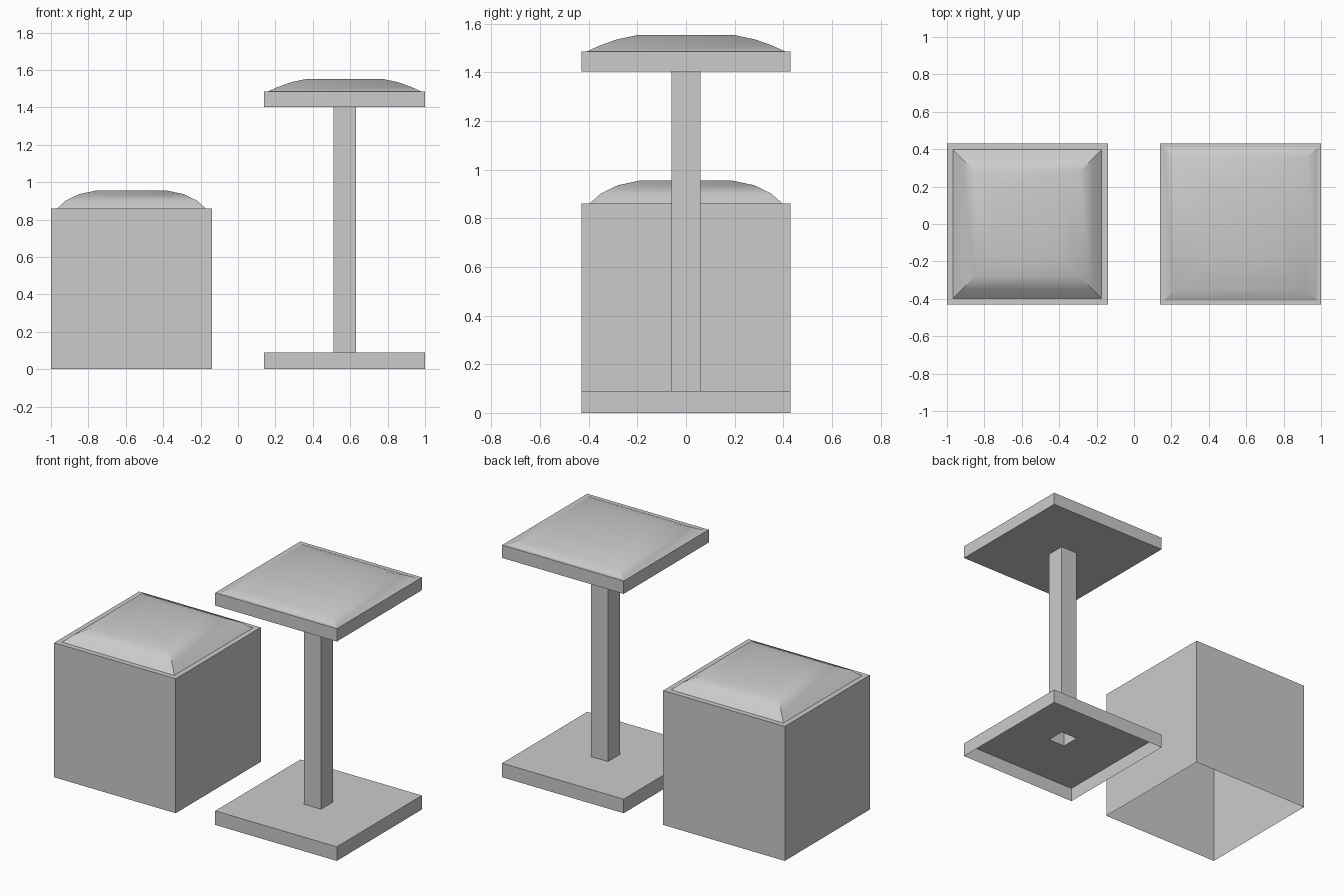
import bpy
import bmesh
import math

if "Cube" in bpy.data.objects:
    bpy.data.objects.remove(bpy.data.objects["Cube"])


def square_skin(name, cx, rings, cap=False):
    """Skin a stack of square rings given as (half width, height)."""
    bm = bmesh.new()
    prev = None
    for h, z in rings:
        ring = [bm.verts.new((cx + sx * h, sy * h, z))
                for sx, sy in ((-1, -1), (1, -1), (1, 1), (-1, 1))]
        if prev:
            for i in range(4):
                j = (i + 1) % 4
                bm.faces.new((prev[i], prev[j], ring[j], ring[i]))
        prev = ring
    if cap:
        bm.faces.new(prev)
    mesh = bpy.data.meshes.new(name)
    bm.to_mesh(mesh)
    bm.free()
    obj = bpy.data.objects.new(name, mesh)
    bpy.context.collection.objects.link(obj)
    # Smooth the cushion curve, keep box edges crisp
    bpy.ops.object.select_all(action='DESELECT')
    obj.select_set(True)
    bpy.context.view_layer.objects.active = obj
    bpy.ops.object.shade_smooth_by_angle(angle=math.radians(30))
    return obj


X = 0.57   # distance of each seat from the centre
W = 0.43   # half width of boxes and plates
P = 0.06   # half width of the post

# Low cube seat: open-bottomed box with a flat rim, and its cushion
square_skin("cube_body", -X, [(W, 0), (W, 0.86), (0.397, 0.86)])
square_skin("cube_cushion", -X,
            [(0.397, 0.86), (0.35, 0.902), (0.28, 0.936), (0.19, 0.955)], cap=True)

# Tall stool: hollow base plate, open post, seat plate and cushion
square_skin("stool_base", X, [(W, 0), (W, 0.09), (P, 0.09)])
square_skin("stool_post", X, [(P, 0.09), (P, 1.403)])
square_skin("stool_seat_plate", X, [(P, 1.403), (W, 1.403), (W, 1.485), (0.41, 1.485)])
square_skin("stool_cushion", X,
            [(0.41, 1.485), (0.355, 1.51), (0.285, 1.535), (0.2, 1.553)], cap=True)
